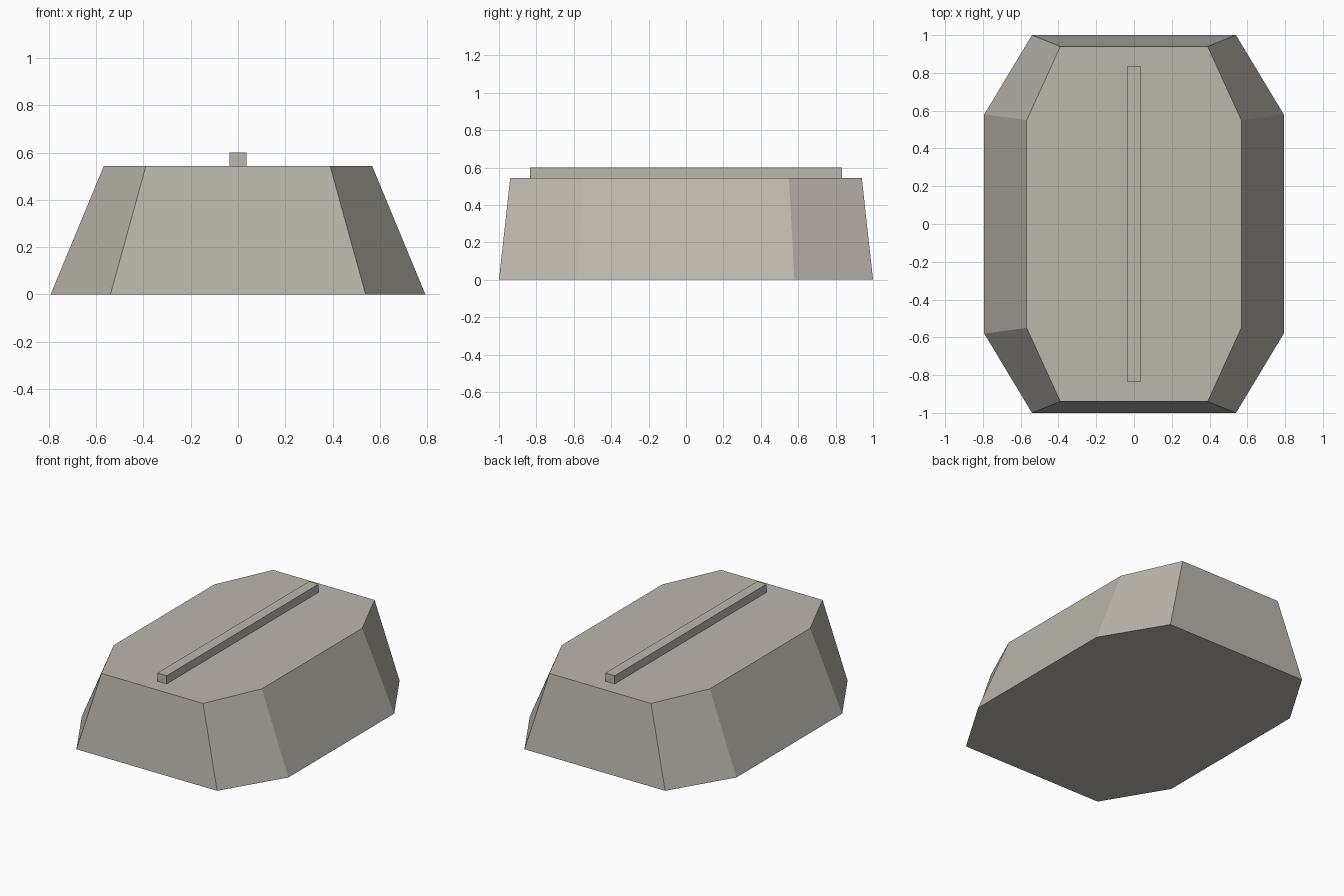
import bpy
import bmesh

cube = bpy.data.objects.get("Cube")
if cube:
    bpy.data.objects.remove(cube, do_unlink=True)

# Single warm stone colour
stone = bpy.data.materials.new("warm_grey_stone")
stone.use_nodes = True
colour = (0.50, 0.475, 0.42, 1.0)
stone.diffuse_color = colour
bsdf = stone.node_tree.nodes["Principled BSDF"]
bsdf.inputs["Base Color"].default_value = colour
bsdf.inputs["Roughness"].default_value = 0.8


def octagon(end_x, end_y, side_x, side_y):
    """Counter-clockwise outline of a rectangle with cut corners."""
    right = [(side_x, -side_y), (side_x, side_y), (end_x, end_y)]
    left = [(-x, -y) for x, y in right]
    return [(end_x, -end_y)] + right + [(-end_x, end_y)] + left


def loft(name, lower, upper, z0, z1):
    """Flat-sided solid between two outlines of equal length."""
    bm = bmesh.new()
    low = [bm.verts.new((x, y, z0)) for x, y in lower]
    high = [bm.verts.new((x, y, z1)) for x, y in upper]
    bm.faces.new(low[::-1])
    bm.faces.new(high)
    count = len(low)
    for i in range(count):
        j = (i + 1) % count
        bm.faces.new((low[i], low[j], high[j], high[i]))
    bmesh.ops.recalc_face_normals(bm, faces=bm.faces)
    mesh = bpy.data.meshes.new(name)
    bm.to_mesh(mesh)
    bm.free()
    mesh.materials.append(stone)
    obj = bpy.data.objects.new(name, mesh)
    bpy.context.collection.objects.link(obj)
    return obj


# Tapered body with cut corners
loft("tapered_body", octagon(0.54, 1.0, 0.793, 0.58),
     octagon(0.39, 0.94, 0.568, 0.55), 0.0, 0.543)

# Narrow raised ridge along the top
half_w, half_l = 0.036, 0.833
bar = [(-half_w, -half_l), (half_w, -half_l), (half_w, half_l), (-half_w, half_l)]
loft("top_ridge", bar, bar, 0.543, 0.6)
